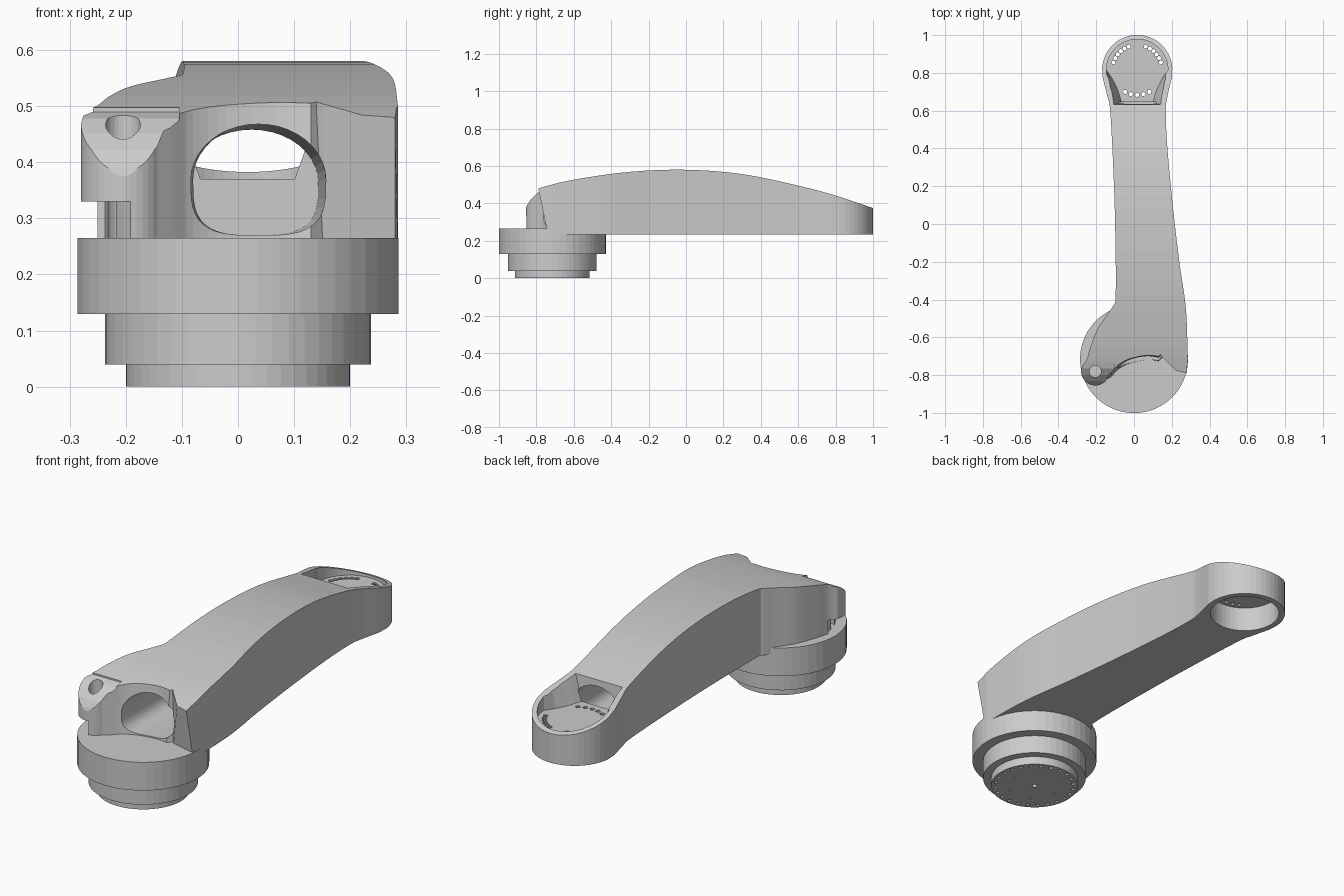
import bpy, bmesh, math
from mathutils import Vector

if "Cube" in bpy.data.objects:
    bpy.data.objects.remove(bpy.data.objects["Cube"])

TIP = (0.017, 0.815)
BASE = (0.0, -0.715)


def loft(name, rings):
    """Closed solid through rings of equal point count."""
    bm = bmesh.new()
    rows = [[bm.verts.new(p) for p in r] for r in rings]
    n = len(rows[0])
    bm.faces.new(rows[0])
    bm.faces.new(rows[-1])
    for a, b in zip(rows, rows[1:]):
        for i in range(n):
            j = (i + 1) % n
            bm.faces.new((a[i], a[j], b[j], b[i]))
    bmesh.ops.recalc_face_normals(bm, faces=bm.faces)
    me = bpy.data.meshes.new(name)
    bm.to_mesh(me)
    bm.free()
    ob = bpy.data.objects.new(name, me)
    bpy.context.collection.objects.link(ob)
    return ob


def circle(c, r, n, a0=0.0):
    return [(c[0] + r * math.cos(a0 + math.tau * i / n),
             c[1] + r * math.sin(a0 + math.tau * i / n)) for i in range(n)]


def prism(name, pts, z0, z1):
    return loft(name, [[(x, y, z) for x, y in pts] for z in (z0, z1)])


def prism_x(name, pts, x0, x1):
    return loft(name, [[(x, y, z) for y, z in pts] for x in (x0, x1)])


def lathe(name, c, profile, n):
    return loft(name, [[(x, y, z) for x, y in circle(c, r, n)] for r, z in profile])


def boolean(ob, cutter, op='DIFFERENCE'):
    m = ob.modifiers.new("cut", 'BOOLEAN')
    m.operation, m.object, m.solver = op, cutter, 'EXACT'
    bpy.context.view_layer.objects.active = ob
    bpy.ops.object.modifier_apply(modifier=m.name)
    bpy.data.objects.remove(cutter, do_unlink=True)


def spline(pts, steps=5):
    """Smooth open curve through the points (Catmull-Rom)."""
    p = [Vector(q) for q in pts]
    p = [2 * p[0] - p[1]] + p + [2 * p[-1] - p[-2]]
    out = []
    for i in range(1, len(p) - 2):
        a, b, c, d = p[i - 1:i + 3]
        for s in range(steps):
            t = s / steps
            out.append(0.5 * (2 * b + (c - a) * t + (2 * a - 5 * b + 4 * c - d) * t * t
                              + (3 * b - a - 3 * c + d) * t ** 3))
    return [tuple(q) for q in out] + [tuple(p[-2])]


def arc(c, r, a, b, n):
    return [(c[0] + r * math.cos(math.radians(a + (b - a) * i / n)),
             c[1] + r * math.sin(math.radians(a + (b - a) * i / n))) for i in range(n + 1)]


# stepped round base
base = lathe("joint_base", BASE, [(0.2, 0), (0.2, 0.04), (0.237, 0.04), (0.237, 0.13),
                                  (0.286, 0.13), (0.286, 0.265)], 48)
for i, (x, y) in enumerate(circle(BASE, 0.18, 24)):
    boolean(base, prism("bolt_cut", circle((x, y), 0.009, 8), -0.02, 0.02))
for x, y in circle(BASE, 0.12, 6):
    boolean(base, prism("pin_cut", circle((x, y), 0.006, 8), -0.02, 0.02))
boolean(base, prism("centre_cut", circle(BASE, 0.012, 12), -0.02, 0.02))

# arm plan outline, anticlockwise: (x, y at z 0.48, backward lean towards the bottom)
right = spline([(0.285, -0.72), (0.275, -0.45), (0.24, -0.2), (0.205, 0.1),
                (0.177, 0.4), (0.168, 0.6), (0.178, 0.68), (0.2, 0.775)])
tip = arc(TIP, 0.186, -5, 185, 24)
left = spline([(-0.166, 0.775), (-0.142, 0.68), (-0.126, 0.6), (-0.11, 0.3), (-0.1, 0.0),
               (-0.097, -0.37), (-0.115, -0.44), (-0.19, -0.55), (-0.23, -0.65),
               (-0.25, -0.715), (-0.275, -0.75)])
boss = arc((-0.205, -0.78), 0.075, 180, 325, 16)
scoop = spline([(-0.12, -0.785), (-0.08, -0.745), (-0.02, -0.715), (0.07, -0.698),
                (0.15, -0.706)], 4)
plan = [(x, y, 0) for x, y in right + tip[1:-1] + left + boss]
plan += [(x, y, -0.1) for x, y in scoop[:-1]]
plan += [(0.152, -0.706, 0), (0.28, -0.79, 0.21)]


def level(z):
    return [(x, y + s * (0.48 - z), z) for x, y, s in plan]


arm = loft("arm_link", [level(0.235), level(0.7)])

# arched top of the arm
crown = spline([(-1.0, 0.41), (-0.79, 0.48), (-0.6, 0.527), (-0.3, 0.569), (0, 0.58),
                (0.3, 0.557), (0.6, 0.495), (0.8, 0.442), (1.0, 0.375), (1.1, 0.34)], 4)
boolean(arm, prism_x("crown_cut", crown + [(1.1, 0.9), (-1.0, 0.9)], -0.5, 0.5))

# pivot boss: rounded nose, gap below, vertical hole
nose = [(-0.73, 0.49), (-0.765, 0.478), (-0.8, 0.452), (-0.83, 0.422), (-0.85, 0.39),
        (-0.87, 0.33), (-1.0, 0.33), (-1.0, 0.7), (-0.73, 0.7)]
boolean(arm, prism_x("nose_cut", nose, -0.4, -0.105))
gap = [(-0.4, -1.0), (-0.13, -1.0)] + arc(BASE, 0.237, 236, 180, 9) + [(-0.4, -0.715)]
boolean(arm, prism("gap_cut", gap, 0.2, 0.33))
boolean(arm, prism("pivot_hole_cut", circle((-0.205, -0.78), 0.031, 24), 0.2, 0.7))


# hollow tunnel along the arm
def tunnel_ring(y, x0, x1, z0, z1, n=40):
    ring = []
    for i in range(n):
        c, s = math.cos(math.tau * i / n), math.sin(math.tau * i / n)
        e = 1.0 if s > 0 else 0.6
        ring.append(((x0 + x1) / 2 + (x1 - x0) / 2 * math.copysign(abs(c) ** e, c), y,
                     (z0 + z1) / 2 + (z1 - z0) / 2 * math.copysign(abs(s) ** e, s)))
    return ring


boolean(arm, loft("tunnel_cut", [tunnel_ring(-0.95, -0.085, 0.157, 0.27, 0.468),
                                 tunnel_ring(0.0, -0.08, 0.155, 0.27, 0.468),
                                 tunnel_ring(0.645, -0.095, 0.143, 0.27, 0.458)]))

# round recess under the tip, leaving a thin plate
boolean(arm, prism("recess_cut", circle(TIP, 0.158, 48), 0.1, 0.355))


# open pocket above the tip with sloping side walls
def mirrored(half):
    return half + [(2 * TIP[0] - x, y) for x, y in reversed(half)]


rim = arc(TIP, 0.163, 93, 180, 14) + [(-0.143, 0.77), (-0.128, 0.71), (-0.116, 0.67), (-0.108, 0.632)]
floor = arc(TIP, 0.163, 93, 180, 14) + [(-0.115, 0.77), (-0.09, 0.72), (-0.076, 0.68), (-0.066, 0.642)]
boolean(arm, loft("pocket_cut", [[(x, y, z) for x, y in mirrored(h)]
                                 for h, z in ((floor, 0.37), (rim, 0.49), (rim, 0.7))]))

# bolt holes through the tip plate
for start, end, count in ((18, 70, 6), (110, 162, 6), (241, 299, 5)):
    for x, y in arc(TIP, 0.132, start, end, count - 1):
        boolean(arm, prism("plate_hole_cut", circle((x, y), 0.011, 10), 0.3, 0.42))
